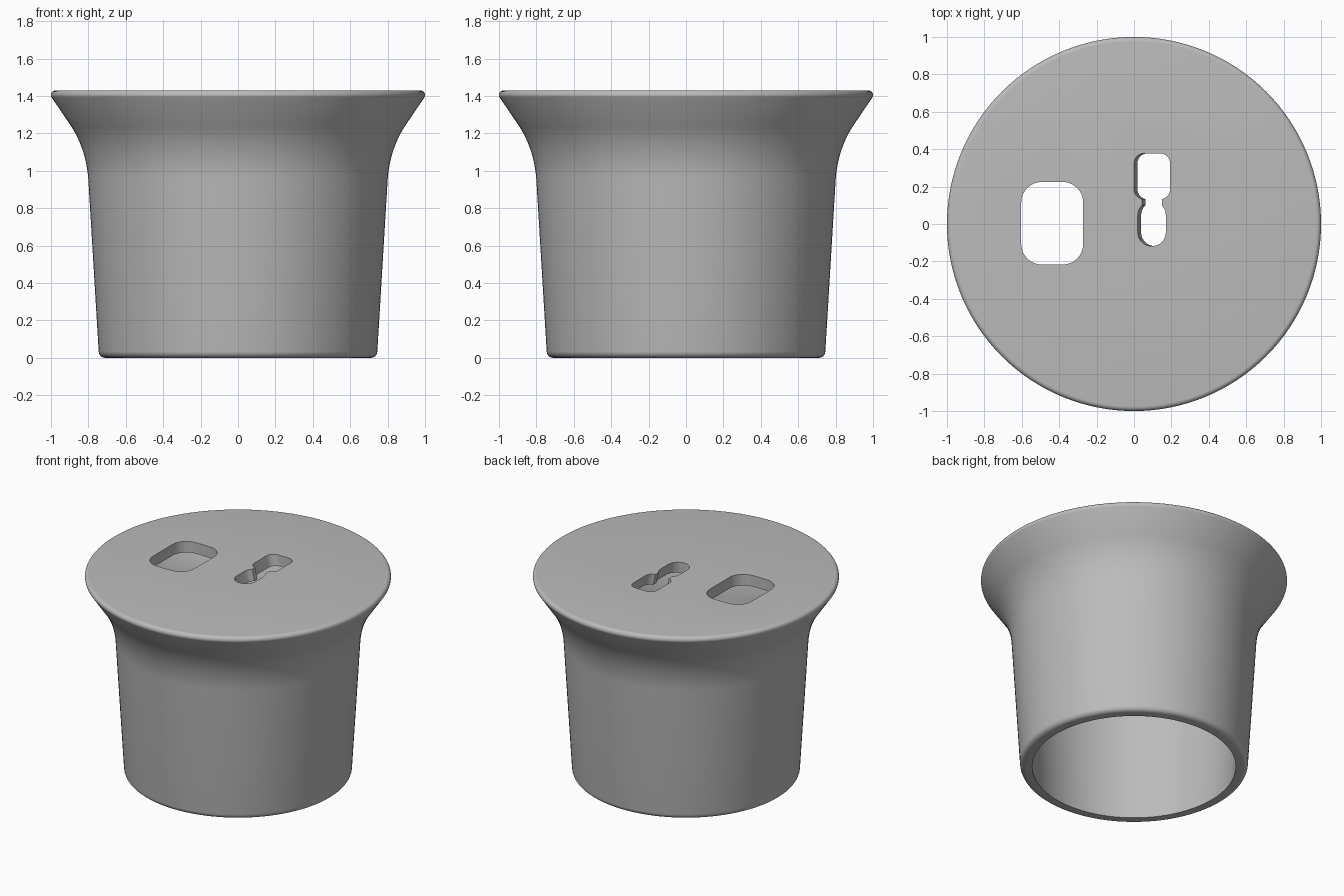
import bpy, bmesh, math

cube = bpy.data.objects.get("Cube")
if cube:
    bpy.data.objects.remove(cube, do_unlink=True)

HEIGHT, WALL, SEGMENTS = 1.43, 0.08, 128

grey = bpy.data.materials.new("plain grey")
grey.use_nodes = True
colour = (0.5, 0.5, 0.5, 1)
grey.diffuse_color = colour
grey.node_tree.nodes["Principled BSDF"].inputs["Base Color"].default_value = colour


def make_object(name, bm):
    bmesh.ops.recalc_face_normals(bm, faces=bm.faces)
    mesh = bpy.data.meshes.new(name)
    bm.to_mesh(mesh)
    bm.free()
    obj = bpy.data.objects.new(name, mesh)
    bpy.context.collection.objects.link(obj)
    mesh.materials.append(grey)
    return obj


def lathe(name, profile):
    """Turn an open profile around z and cap both ends."""
    bm = bmesh.new()
    rings = []
    for r, z in profile:
        angles = [math.tau * i / SEGMENTS for i in range(SEGMENTS)]
        rings.append([bm.verts.new((r * math.cos(a), r * math.sin(a), z)) for a in angles])
    for a, b in zip(rings, rings[1:]):
        for i in range(SEGMENTS):
            j = (i + 1) % SEGMENTS
            bm.faces.new((a[i], a[j], b[j], b[i]))
    bm.faces.new(rings[0])
    bm.faces.new(rings[-1])
    return make_object(name, bm)


def rounded_cutter(name, x0, x1, y0, y1, radius, lean=0.0):
    """Rounded block through the top plate; lean shifts it in x per plate depth."""
    bm = bmesh.new()
    outline = []
    corners = [(x1, y1, -1, -1), (x0, y1, 1, -1), (x0, y0, 1, 1), (x1, y0, -1, 1)]
    for k, (x, y, sx, sy) in enumerate(corners):
        for i in range(9):
            a = math.pi / 2 * (k + i / 8)
            outline.append((x + sx * radius + radius * math.cos(a),
                            y + sy * radius + radius * math.sin(a)))
    loops = []
    for depth in (-0.05, 0.2):
        shift = lean * depth / WALL
        loops.append([bm.verts.new((x + shift, y, HEIGHT - depth)) for x, y in outline])
    top, bottom = loops
    n = len(outline)
    for i in range(n):
        bm.faces.new((top[i], top[(i + 1) % n], bottom[(i + 1) % n], bottom[i]))
    bm.faces.new(top)
    bm.faces.new(bottom)
    return make_object(name, bm)


def cut(target, cutter):
    mod = target.modifiers.new(cutter.name, "BOOLEAN")
    mod.operation, mod.solver, mod.object = "DIFFERENCE", "EXACT", cutter
    bpy.context.view_layer.objects.active = target
    bpy.ops.object.modifier_apply(modifier=mod.name)
    bpy.data.objects.remove(cutter, do_unlink=True)


# Flared body: rounded foot, tapered side, curved shoulder, rounded rim
foot = [(0.71 + 0.035 * math.sin(math.pi / 2 * i / 6),
         0.035 - 0.035 * math.cos(math.pi / 2 * i / 6)) for i in range(7)]
shoulder = []
for i in range(15):
    t = i / 14
    # quadratic curve from the side into the flare
    shoulder.append(((1 - t) ** 2 * 0.8 + 2 * t * (1 - t) * 0.811 + t * t * 0.89,
                     (1 - t) ** 2 * 0.95 + 2 * t * (1 - t) * 1.11 + t * t * 1.235))
rim = [(0.975 + 0.025 * math.cos(a), 1.405 + 0.025 * math.sin(a))
       for a in [math.radians(-30 + 15 * i) for i in range(9)]]

# Inside: open at the foot, follows the outer wall up to the plate
ceiling = HEIGHT - WALL
inside = [(0.878, ceiling), (0.815, 1.245)]
inside += [(r - WALL, z) for r, z in reversed(shoulder[:-1])]
inside.append((0.665, 0.0))

body = lathe("cup_body", foot + shoulder + rim)
cut(body, lathe("hollow", [(0.66, -0.1)] + inside[::-1]))

# Openings in the top plate: a wide one and a leaning keyhole
cut(body, rounded_cutter("wide_opening", -0.603, -0.272, -0.217, 0.225, 0.11))
lean = 0.018
cut(body, rounded_cutter("keyhole_head", 0.0, 0.193, 0.132, 0.378, 0.055, lean))
cut(body, rounded_cutter("keyhole_neck", 0.043, 0.15, 0.03, 0.2, 0.01, lean))
cut(body, rounded_cutter("keyhole_slot", 0.02, 0.17, -0.118, 0.12, 0.073, lean))

bpy.ops.object.select_all(action="DESELECT")
body.select_set(True)
bpy.context.view_layer.objects.active = body
bpy.ops.object.shade_smooth_by_angle(angle=math.radians(35))
